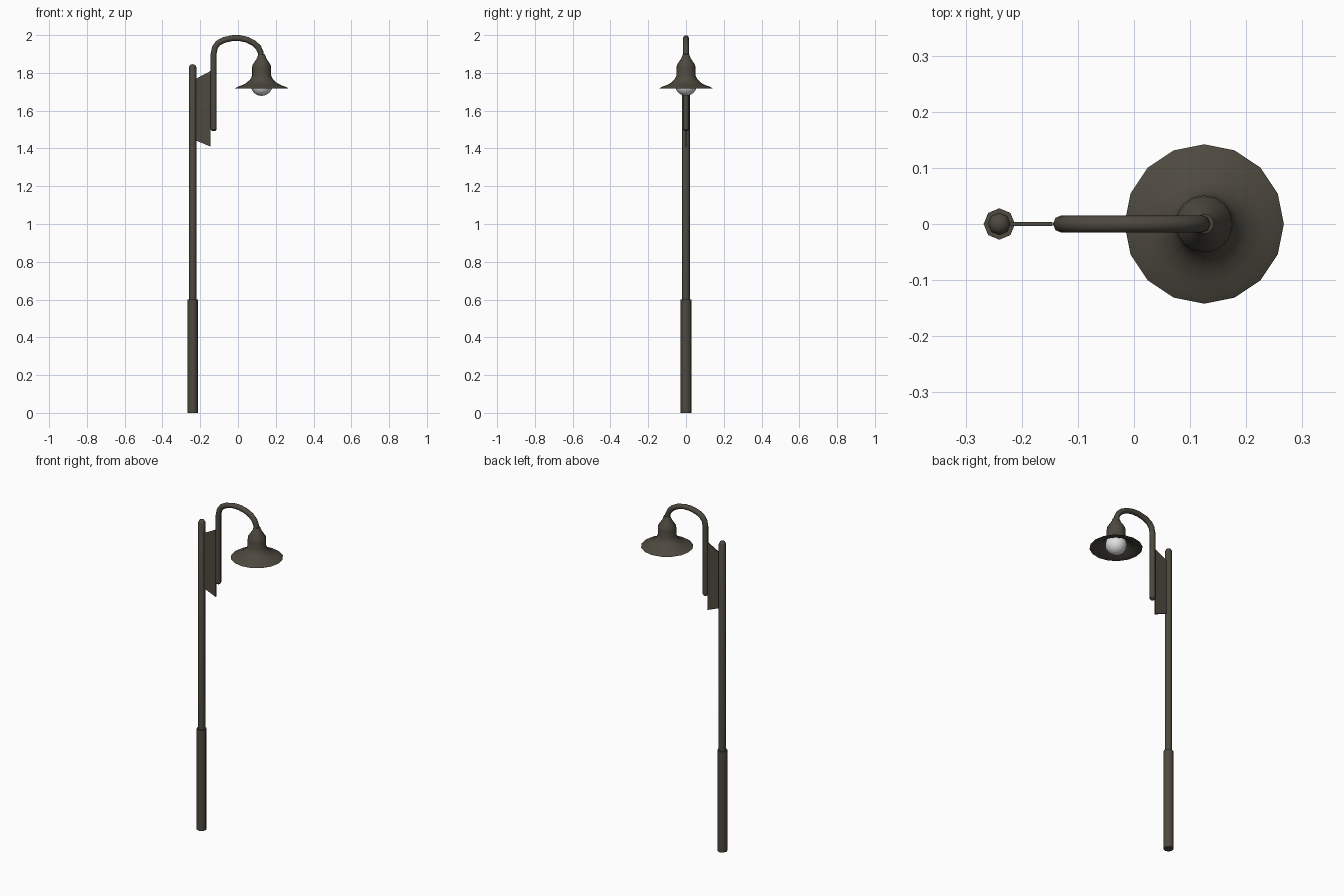
import bpy, bmesh, math

if "Cube" in bpy.data.objects:
    bpy.data.objects.remove(bpy.data.objects["Cube"])


def material(name, rgb):
    m = bpy.data.materials.new(name)
    m.diffuse_color = (*rgb, 1)
    m.use_nodes = True
    m.node_tree.nodes["Principled BSDF"].inputs["Base Color"].default_value = m.diffuse_color
    return m


METAL = material("dark bronze metal", (0.075, 0.067, 0.050))
GLASS = material("white bulb", (0.75, 0.75, 0.76))


def smooth(obj, angle=50):
    bpy.ops.object.select_all(action='DESELECT')
    obj.select_set(True)
    bpy.context.view_layer.objects.active = obj
    bpy.ops.object.shade_smooth_by_angle(angle=math.radians(angle))


def finish(name, bm, mat, angle=50):
    bmesh.ops.recalc_face_normals(bm, faces=bm.faces)
    me = bpy.data.meshes.new(name)
    bm.to_mesh(me)
    bm.free()
    me.materials.append(mat)
    obj = bpy.data.objects.new(name, me)
    bpy.context.collection.objects.link(obj)
    smooth(obj, angle)
    return obj


def lathe(name, profile, x, sides, mat, angle=50):
    """Revolve (radius, z) points about a vertical axis; radius 0 closes to a tip."""
    bm = bmesh.new()
    rings = []
    for r, z in profile:
        n = sides if r > 0 else 1
        rings.append([bm.verts.new((x + r * math.cos(2 * math.pi * i / sides),
                                    r * math.sin(2 * math.pi * i / sides), z))
                      for i in range(n)])
    for a, b in zip(rings, rings[1:]):
        for i in range(sides):
            j = (i + 1) % sides
            quad = [a[i % len(a)], a[j % len(a)], b[j % len(b)], b[i % len(b)]]
            bm.faces.new(list(dict.fromkeys(quad)))
    return finish(name, bm, mat, angle)


POLE_X, LAMP_X = -0.24, 0.125

# Post: thick foot and slim shaft with a small domed top
lathe("post_foot", [(0, 0), (0.028, 0), (0.028, 0.60), (0, 0.60)], POLE_X, 8, METAL)
lathe("post_shaft", [(0, 0.59), (0.020, 0.59), (0.020, 1.83), (0.014, 1.842), (0, 1.846)],
      POLE_X, 8, METAL)

# Thin flared bracket plate between post and arm
bm = bmesh.new()
outline = [(-0.23, 1.445), (-0.145, 1.41), (-0.145, 1.81), (-0.23, 1.765)]
face = bm.faces.new([bm.verts.new((x, -0.004, z)) for x, z in outline])
ext = bmesh.ops.extrude_face_region(bm, geom=[face])
bmesh.ops.translate(bm, vec=(0, 0.008, 0),
                    verts=[v for v in ext["geom"] if isinstance(v, bmesh.types.BMVert)])
finish("bracket_plate", bm, METAL, 30)

# Gooseneck arm: swept tube
path = [(-0.129, 1.50), (-0.129, 1.90), (-0.122, 1.935), (-0.105, 1.958), (-0.075, 1.974),
        (-0.03, 1.984), (0.01, 1.984), (0.05, 1.975), (0.085, 1.957), (0.108, 1.935),
        (0.12, 1.908), (0.124, 1.87)]
curve = bpy.data.curves.new("gooseneck_arm", 'CURVE')
curve.dimensions = '3D'
curve.bevel_depth = 0.0155
curve.bevel_resolution = 2
curve.use_fill_caps = True
spline = curve.splines.new('POLY')
spline.points.add(len(path) - 1)
for p, (x, z) in zip(spline.points, path):
    p.co = (x, 0, z, 1)
curve.materials.append(METAL)
arm = bpy.data.objects.new("gooseneck_arm", curve)
bpy.context.collection.objects.link(arm)
bpy.ops.object.select_all(action='DESELECT')
arm.select_set(True)
bpy.context.view_layer.objects.active = arm
bpy.ops.object.convert(target='MESH')
smooth(bpy.context.object)

# Rounded lower end of the arm
lathe("arm_end", [(0, 1.491), (0.010, 1.493), (0.0155, 1.501)], -0.129, 8, METAL)

# Bell shade, outer skin then hollow underside
lathe("lamp_shade",
      [(0, 1.902), (0.017, 1.898), (0.026, 1.875), (0.048, 1.842), (0.051, 1.825),
       (0.051, 1.785), (0.060, 1.766), (0.080, 1.747), (0.105, 1.734), (0.128, 1.726),
       (0.142, 1.718), (0.128, 1.720), (0.080, 1.735), (0.050, 1.765), (0, 1.765)],
      LAMP_X, 16, METAL, 40)

# Bulb
R, BULB_Z = 0.058, 1.736
lathe("bulb", [(R * math.sin(math.pi * k / 8) if 0 < k < 8 else 0,
                BULB_Z - R * math.cos(math.pi * k / 8)) for k in range(7)],
      LAMP_X, 16, GLASS)
